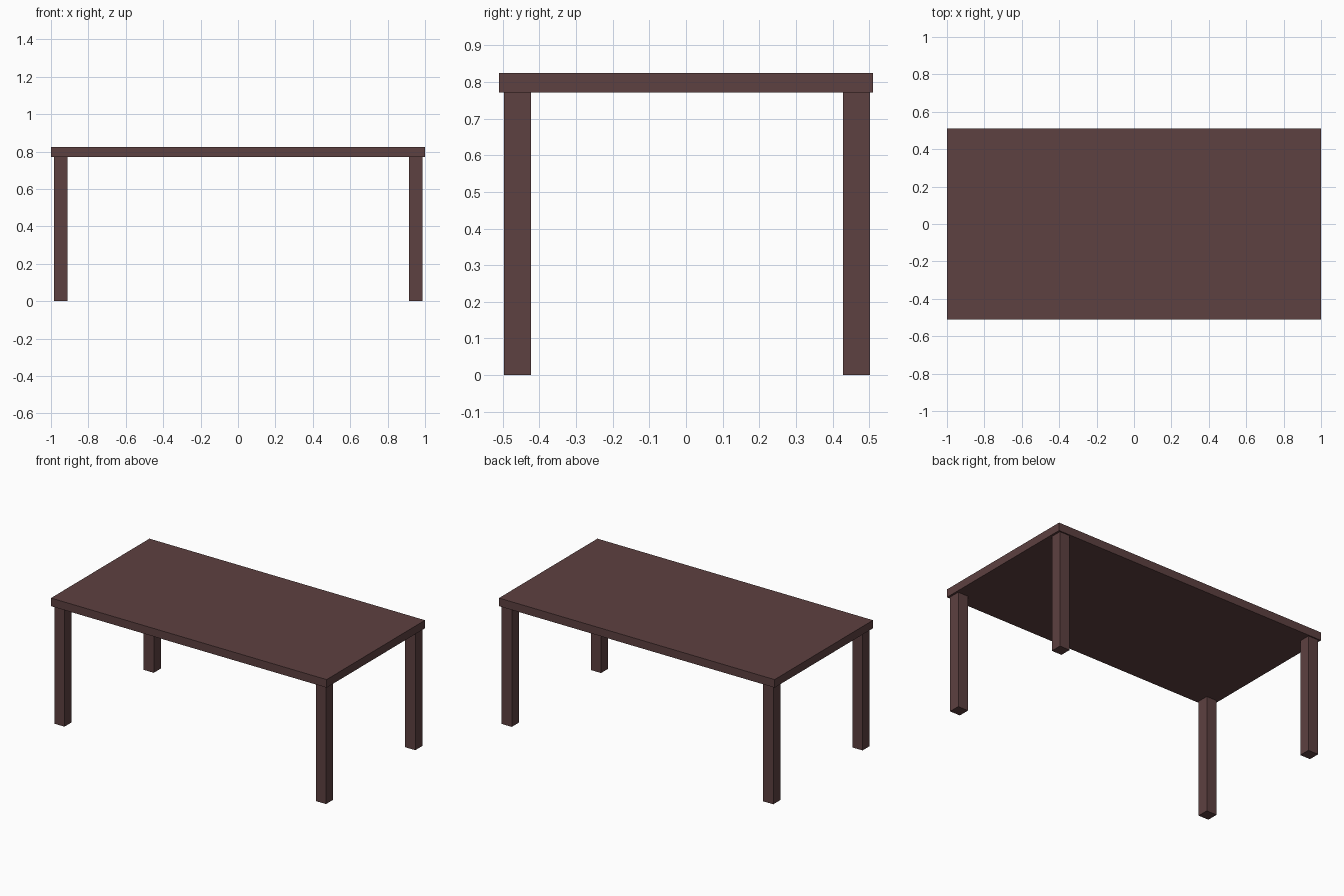
import bpy

if "Cube" in bpy.data.objects:
    bpy.data.objects.remove(bpy.data.objects["Cube"])

wood = bpy.data.materials.new("dark_wood")
wood.diffuse_color = (0.11, 0.052, 0.052, 1)
wood.use_nodes = True
wood.node_tree.nodes["Principled BSDF"].inputs["Base Color"].default_value = wood.diffuse_color


def box(name, x0, x1, y0, y1, z0, z1):
    bpy.ops.mesh.primitive_cube_add(
        size=1, location=((x0 + x1) / 2, (y0 + y1) / 2, (z0 + z1) / 2))
    ob = bpy.context.object
    ob.name = name
    ob.scale = (x1 - x0, y1 - y0, z1 - z0)
    bpy.ops.object.transform_apply(location=False, rotation=False, scale=True)
    ob.data.materials.append(wood)
    return ob


TOP, UNDER, LEG = 0.825, 0.772, 0.074

# Flat rectangular top
box("table_top", -1, 1, -0.51, 0.51, UNDER, TOP)

# Four square legs, set slightly in from the edges
for side, x in (("left", -0.985), ("right", 0.913)):
    for end, y in (("front", -0.497), ("back", 0.428)):
        box(f"{end}_{side}_leg", x, x + LEG, y, y + LEG, 0, UNDER)
